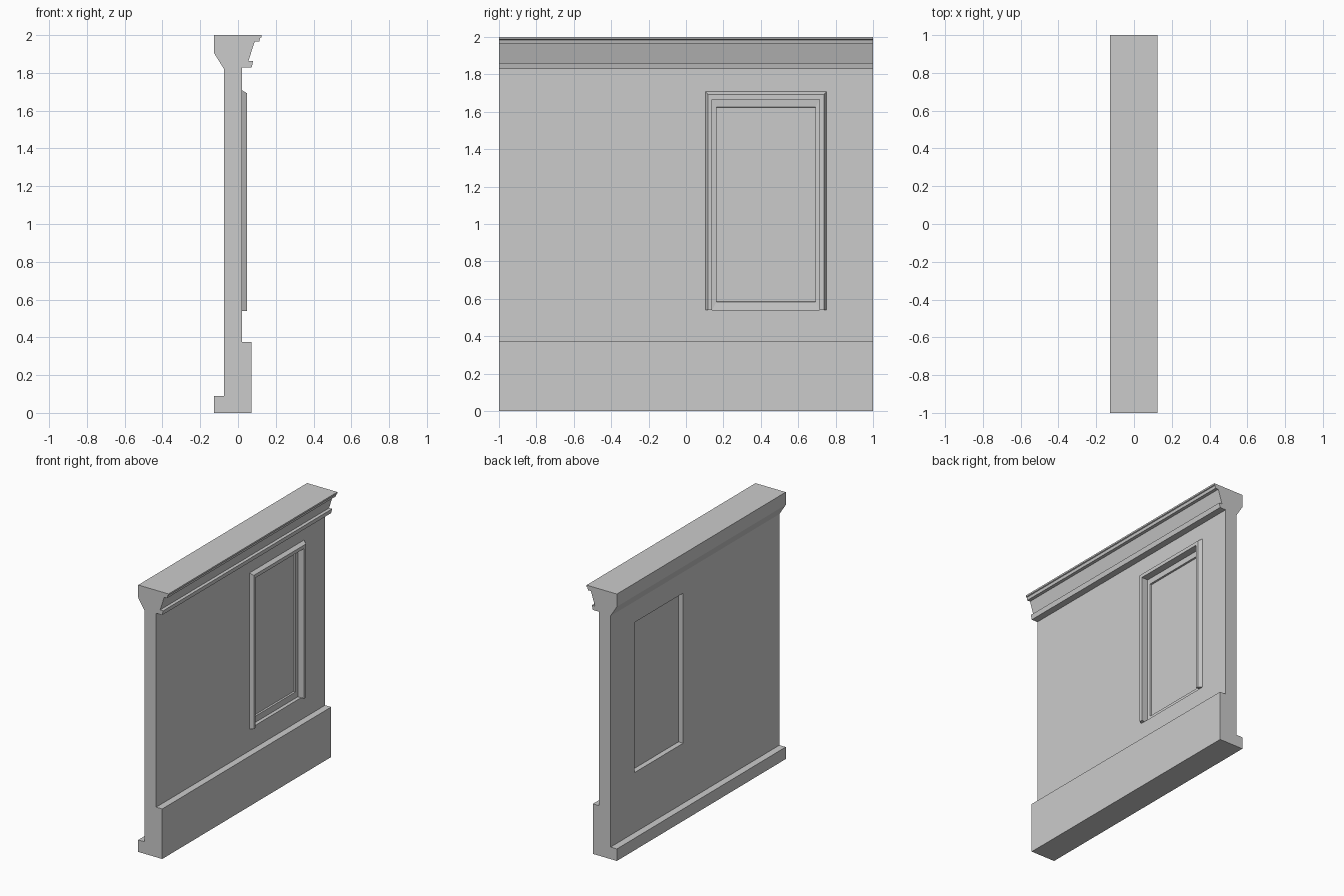
import bpy, bmesh
from mathutils import Vector

if "Cube" in bpy.data.objects:
    bpy.data.objects.remove(bpy.data.objects["Cube"])


def make_object(name, bm):
    bmesh.ops.recalc_face_normals(bm, faces=bm.faces)
    mesh = bpy.data.meshes.new(name)
    bm.to_mesh(mesh)
    bm.free()
    obj = bpy.data.objects.new(name, mesh)
    bpy.context.collection.objects.link(obj)
    return obj


def loft(name, rings, closed=False):
    """Bridge equal-length rings of points; cap the ends unless closed."""
    bm = bmesh.new()
    vs = [[bm.verts.new(p) for p in ring] for ring in rings]
    n, m = len(vs), len(vs[0])
    for i in range(n if closed else n - 1):
        a, b = vs[i], vs[(i + 1) % n]
        for j in range(m):
            k = (j + 1) % m
            bm.faces.new((a[j], a[k], b[k], b[j]))
    if not closed:
        bm.faces.new(vs[0])
        bm.faces.new(vs[-1])
    return make_object(name, bm)


def box(name, x0, x1, y0, y1, z0, z1):
    section = [(x0, z0), (x1, z0), (x1, z1), (x0, z1)]
    return loft(name, [[(x, y, z) for x, z in section] for y in (y0, y1)])


# Window opening
Y0, Y1, Z0, Z1 = 0.14, 0.715, 0.54, 1.665

# Wall with plinth and cornice, one profile extruded along y
profile = [(-0.127, 0), (0.072, 0), (0.072, 0.375), (0.022, 0.375),
           (0.022, 1.828), (0.072, 1.828), (0.08, 1.862), (0.055, 1.862),
           (0.088, 1.965), (0.112, 1.965), (0.117, 1.985), (0.124, 1.988),
           (0.124, 2), (-0.127, 2), (-0.127, 1.905), (-0.075, 1.822),
           (-0.075, 0.09), (-0.127, 0.09)]
wall = loft("wall", [[(x, y, z) for x, z in profile] for y in (-1, 1)])

# Cut the window opening through the wall
cutter = box("opening_cutter", -0.3, 0.3, Y0, Y1, Z0, Z1)
cutter.hide_render = True
mod = wall.modifiers.new("opening", 'BOOLEAN')
mod.operation = 'DIFFERENCE'
mod.solver = 'EXACT'
mod.object = cutter
bpy.context.view_layer.objects.active = wall
bpy.ops.object.modifier_apply(modifier=mod.name)
bpy.data.objects.remove(cutter)

# Chamfered outside trim up both sides and across the top
trim = [(0.0, 0.02), (0.0, 0.048), (0.022, 0.048), (0.037, 0.02)]
path = [(Y0, Z0, -1, 0), (Y0, Z1, -1, 1.2), (Y1, Z1, 1, 1.2), (Y1, Z0, 1, 0)]
loft("window_trim", [[(x, y + sy * d, z + sz * d) for d, x in trim]
                     for y, z, sy, sz in path])

# Narrow sash frame bevelled inward, and the pane behind it
sash = [(0.0, -0.035), (0.0, -0.005), (0.022, -0.008), (0.025, -0.035)]
corners = [(Y0, Z0, 1, 2), (Y1, Z0, -1, 2), (Y1, Z1, -1, -1.8), (Y0, Z1, 1, -1.8)]
loft("window_sash", [[(x, y + sy * d, z + sz * d) for d, x in sash]
                     for y, z, sy, sz in corners], closed=True)
box("window_pane", -0.036, -0.02, Y0, Y1, Z0, Z1)
